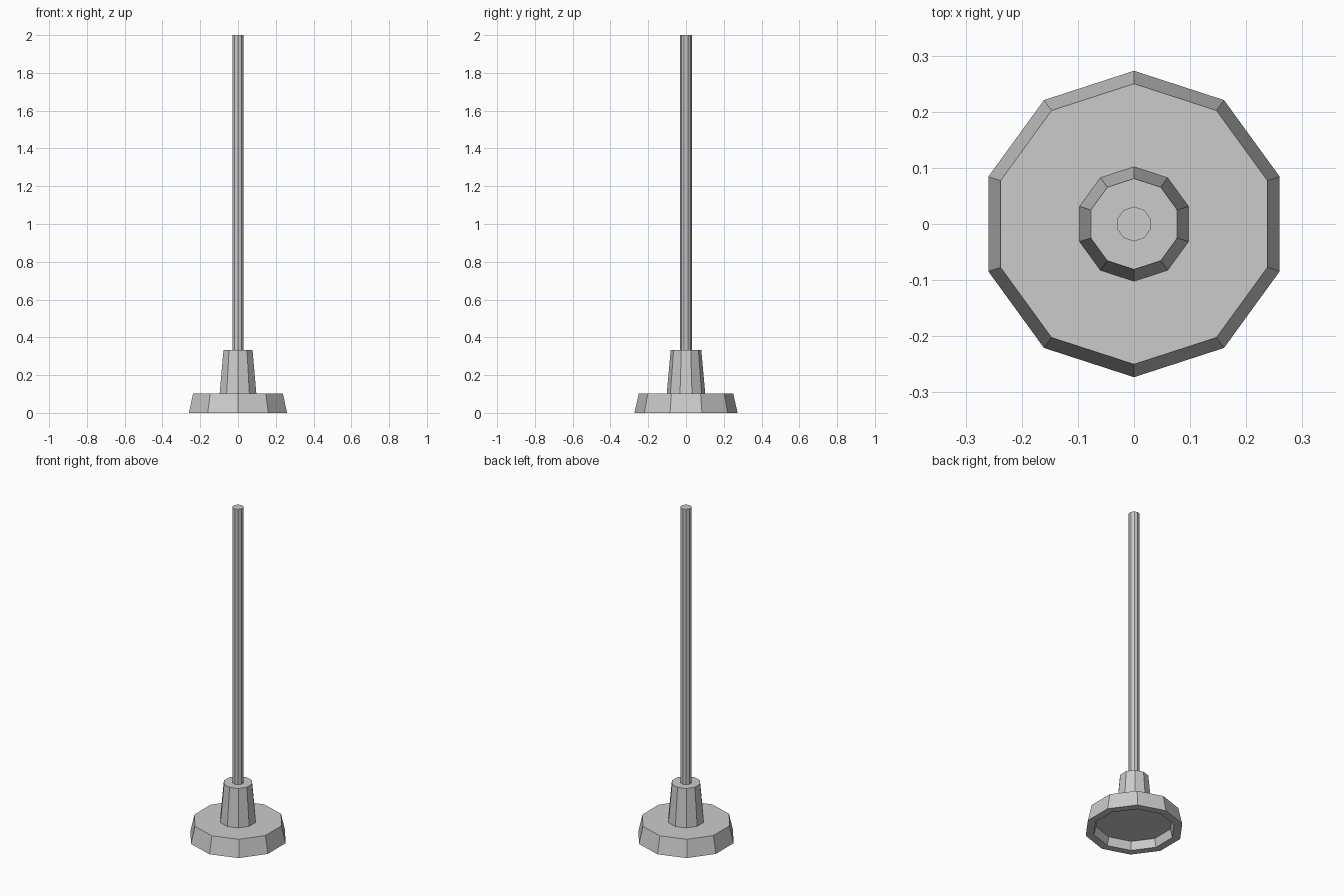
import bpy
import bmesh
from math import pi, sin, cos

if "Cube" in bpy.data.objects:
    bpy.data.objects.remove(bpy.data.objects["Cube"])

SIDES = 10


def lathe(name, profile):
    """Spin a (radius, z) profile into a ten-sided solid, capping both ends."""
    bm = bmesh.new()
    rings = [[bm.verts.new((r * cos(pi / 2 + 2 * pi * i / SIDES),
                            r * sin(pi / 2 + 2 * pi * i / SIDES), z))
              for i in range(SIDES)] for r, z in profile]
    for lower, upper in zip(rings, rings[1:]):
        for i in range(SIDES):
            j = (i + 1) % SIDES
            bm.faces.new((lower[i], lower[j], upper[j], upper[i]))
    bm.faces.new(rings[0])
    bm.faces.new(rings[-1])
    bmesh.ops.recalc_face_normals(bm, faces=bm.faces)
    mesh = bpy.data.meshes.new(name)
    bm.to_mesh(mesh)
    bm.free()
    obj = bpy.data.objects.new(name, mesh)
    bpy.context.collection.objects.link(obj)
    return obj


# Tapered foot, hollowed underneath (profile starts at the recess ceiling)
lathe("base", [(0.215, 0.05), (0.227, 0.0), (0.273, 0.0), (0.25, 0.103)])

# Tapered collar holding the pole
lathe("collar", [(0.102, 0.103), (0.081, 0.332)])

# Long straight pole
lathe("pole", [(0.031, 0.33), (0.031, 2.0)])
